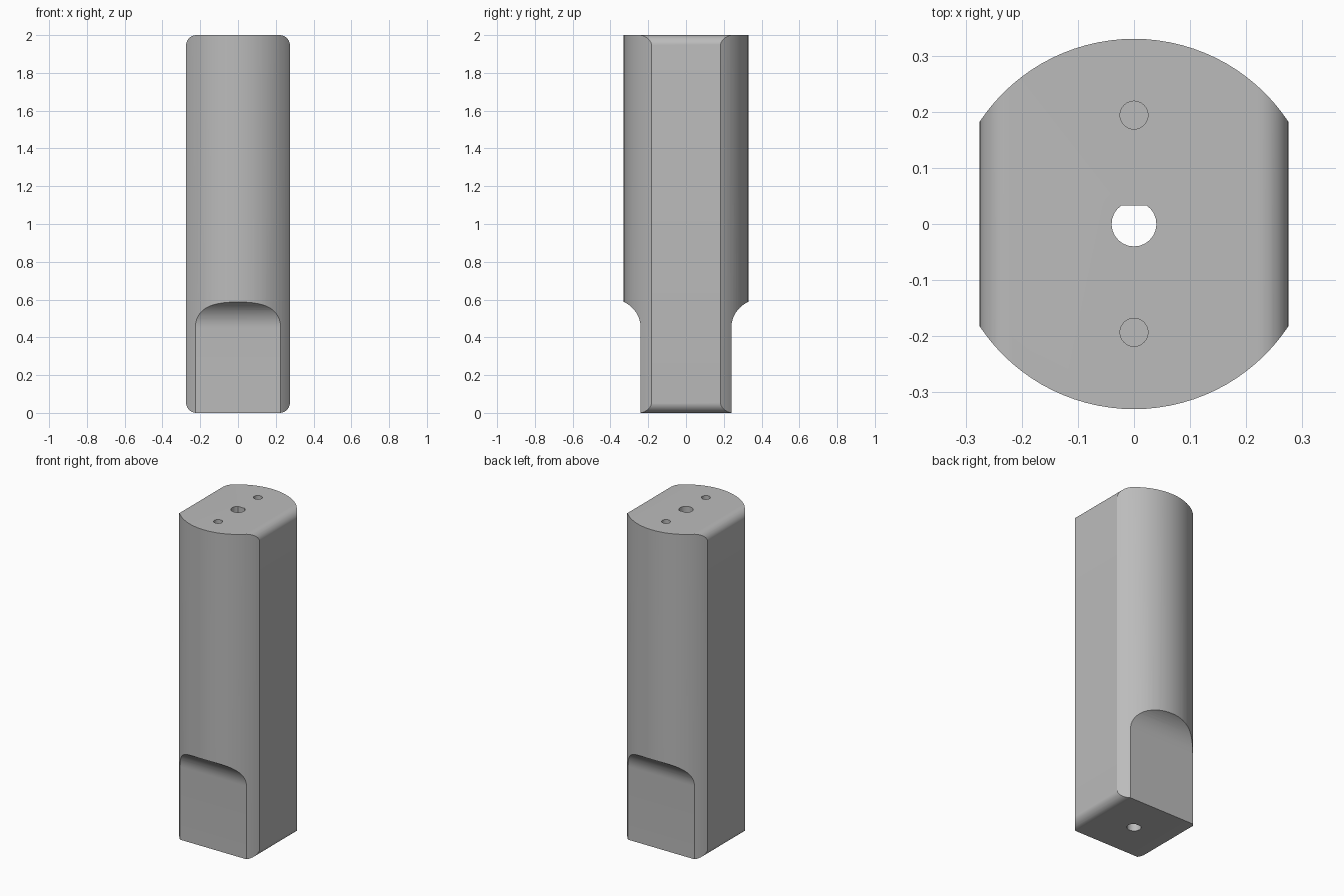
import bpy
import bmesh
from math import sin, cos, pi, radians
from mathutils import Vector

cube = bpy.data.objects.get("Cube")
if cube:
    bpy.data.objects.remove(cube)

HALF_WIDTH, HEIGHT, RADIUS = 0.275, 2.0, 0.33
CORNER = 0.055
FLAT_Y, FLAT_TOP, FILLET = 0.24, 0.45, 0.15

grey = bpy.data.materials.new("plain_grey")
grey.use_nodes = True
colour = (0.5, 0.5, 0.5, 1)
grey.diffuse_color = colour
grey.node_tree.nodes["Principled BSDF"].inputs["Base Color"].default_value = colour


def arc(cx, cy, r, start, end, steps):
    angles = [radians(start + (end - start) * i / steps) for i in range(steps + 1)]
    return [(cx + r * cos(a), cy + r * sin(a)) for a in angles]


def prism(name, points, direction):
    """Extrude a closed outline of 3D points along a direction."""
    bm = bmesh.new()
    face = bm.faces.new([bm.verts.new(p) for p in points])
    moved = bmesh.ops.extrude_face_region(bm, geom=[face])["geom"]
    bmesh.ops.translate(bm, vec=Vector(direction),
                        verts=[v for v in moved if isinstance(v, bmesh.types.BMVert)])
    bmesh.ops.recalc_face_normals(bm, faces=bm.faces)
    mesh = bpy.data.meshes.new(name)
    bm.to_mesh(mesh)
    bm.free()
    mesh.materials.append(grey)
    obj = bpy.data.objects.new(name, mesh)
    bpy.context.collection.objects.link(obj)
    return obj


def combine(target, cutter, operation):
    """Apply a boolean and discard the cutter."""
    bpy.context.view_layer.objects.active = target
    mod = target.modifiers.new("shape", "BOOLEAN")
    mod.operation, mod.object, mod.solver = operation, cutter, "EXACT"
    bpy.ops.object.modifier_apply(modifier=mod.name)
    bpy.data.objects.remove(cutter)


# Slab with rounded top and bottom edges
cx = HALF_WIDTH - CORNER
low, high = CORNER, HEIGHT - CORNER
outline = (arc(cx, high, CORNER, 0, 90, 10) + arc(-cx, high, CORNER, 90, 180, 10)
           + arc(-cx, low, CORNER, 180, 270, 10) + arc(cx, low, CORNER, 270, 360, 10))
body = prism("handle_body", [(x, -0.5, z) for x, z in outline], (0, 1, 0))

# Round front and back
circle = arc(0, 0, RADIUS, 0, 360, 96)[:-1]
combine(body, prism("round_cutter", [(x, y, -0.1) for x, y in circle], (0, 0, 2.2)),
        "INTERSECT")

# Flats with a concave fillet at the lower front and back
fillet = arc(FLAT_Y + FILLET, FLAT_TOP, FILLET, 180, 90, 16)
side = [(FLAT_Y, -0.1)] + fillet + [(0.5, FLAT_TOP + FILLET), (0.5, -0.1)]
for s in (-1, 1):
    combine(body, prism("flat_cutter", [(-0.5, s * y, z) for y, z in side], (1, 0, 0)),
            "DIFFERENCE")

# D-shaped hole through the centre
bore = arc(0, 0, 0.04, 124, 416, 20)
combine(body, prism("bore_cutter", [(x, y, -0.1) for x, y in bore], (0, 0, 2.2)),
        "DIFFERENCE")

# Two blind pin holes in the top
for y0 in (-0.193, 0.194):
    pin = arc(0, y0, 0.025, 0, 360, 24)[:-1]
    combine(body, prism("pin_cutter", [(x, y, HEIGHT - 0.2) for x, y in pin], (0, 0, 0.4)),
            "DIFFERENCE")

bpy.ops.object.select_all(action="DESELECT")
body.select_set(True)
bpy.context.view_layer.objects.active = body
bpy.ops.object.shade_smooth_by_angle(angle=radians(25))
